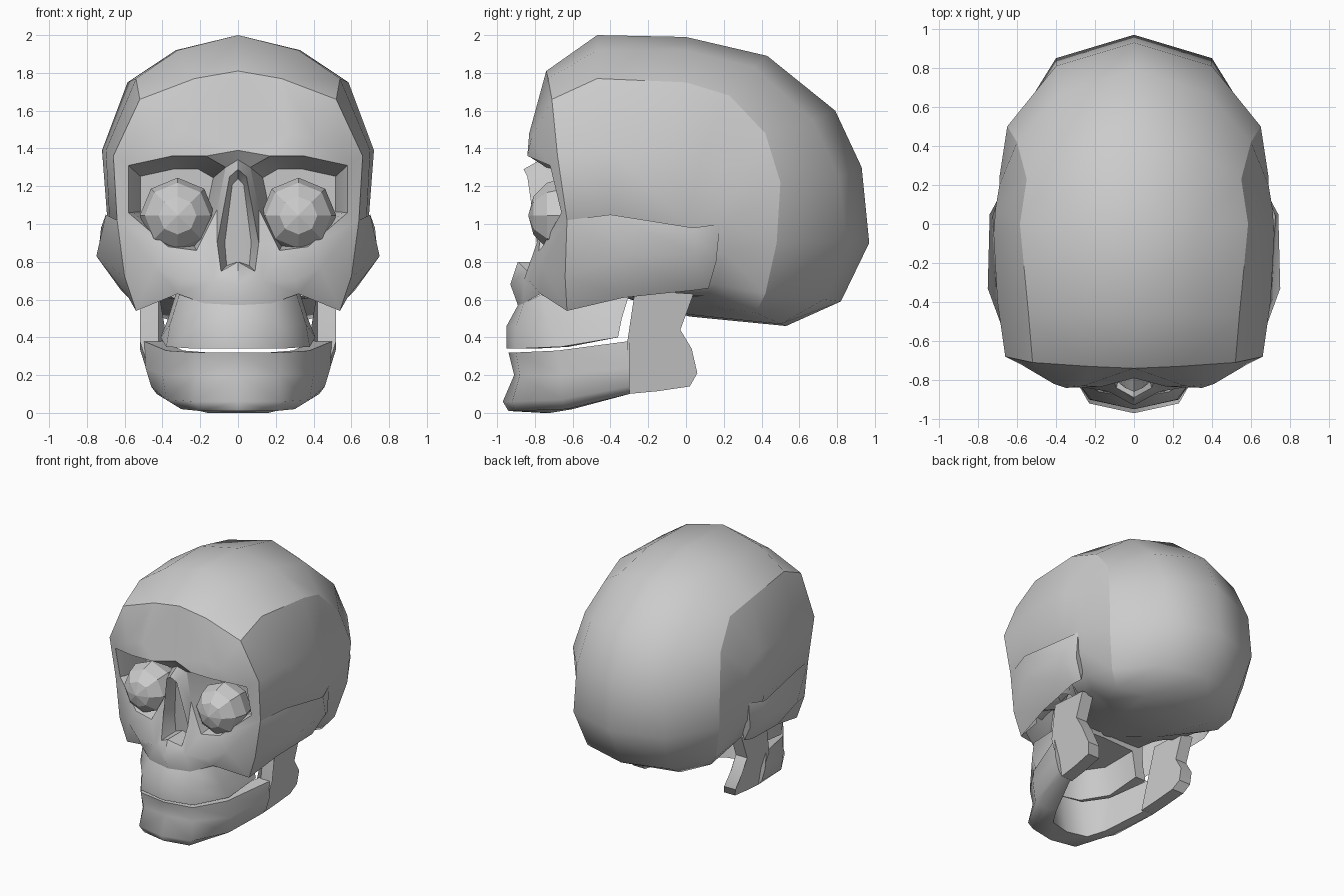
import bpy, bmesh, math
from mathutils import Vector

if "Cube" in bpy.data.objects:
    bpy.data.objects.remove(bpy.data.objects["Cube"])


def make(name, polys, angle=42, creases=()):
    """Build polygons given as points on +x, mirror them to -x and weld."""
    bm = bmesh.new()
    for side in (1, -1):
        for poly in polys:
            pts = []
            for p in poly:
                q = Vector((p[0] * side, p[1], p[2]))
                if all((q - r).length > 1e-4 for r in pts):
                    pts.append(q)
            if len(pts) > 2:
                bm.faces.new([bm.verts.new(q) for q in pts])
    bmesh.ops.remove_doubles(bm, verts=bm.verts, dist=0.0005)
    bmesh.ops.recalc_face_normals(bm, faces=bm.faces)
    me = bpy.data.meshes.new(name)
    bm.to_mesh(me)
    bm.free()
    me.polygons.foreach_set("use_smooth", [True] * len(me.polygons))
    me.set_sharp_from_angle(angle=math.radians(angle))
    # keep the listed crease lines sharp
    for line in creases:
        marked = {v.index for v in me.vertices
                  if any((Vector((abs(v.co.x), v.co.y, v.co.z)) - Vector(p)).length < .002 for p in line)}
        for e in me.edges:
            if set(e.vertices) <= marked:
                e.use_edge_sharp = True
    ob = bpy.data.objects.new(name, me)
    bpy.context.collection.objects.link(ob)
    return ob


def loft(rows, closed=False):
    """Quads between neighbouring rows of points."""
    out = []
    for a, b in zip(rows, rows[1:]):
        n = len(a)
        for i in range(n if closed else n - 1):
            j = (i + 1) % n
            out.append([a[i], a[j], b[j], b[i]])
    return out


# Cranium: contour rows from the centre line out to the temple and under it
centre = [(0, y, z) for y, z in [(-.74, 1.81), (-.47, 2), (0, 1.99), (.43, 1.89), (.79, 1.6),
          (.93, 1.3), (.97, .9), (.82, .59), (.53, .46), (.02, .51)]]
middle = [(.23, -.73, 1.77), (.32, -.47, 1.92), (.33, 0, 1.92), (.34, .36, 1.83), (.38, .67, 1.55),
          (.4, .81, 1.25), (.4, .85, .9), (.36, .73, .6), (.3, .5, .47), (.2, .02, .52)]
crease = [(.52, -.71, 1.66), (.54, -.47, 1.77), (.585, 0, 1.75), (.55, .23, 1.68), (.6, .42, 1.48),
          (.65, .5, 1.22), (.63, .48, .9), (.56, .42, .63), (.48, .37, .53), (.38, .15, .56)]
temple = [(.66, -.68, 1.36), (.7, -.4, 1.39), (.72, -.05, 1.39), (.71, .08, 1.37), (.69, .2, 1.3),
          (.69, .24, 1.15), (.68, .22, 1), (.65, .2, .85), (.58, .16, .68), (.48, .1, .62)]
hub = (.69, 0, 1)
lower = [(.64, -.63, 1.02), (.68, -.4, 1.02)] + [hub] * 5 + [(.66, 0, .85), (.57, -.02, .7), (.45, -.05, .62)]
mid = (.5, -.2, .72)
fossa = [(.46, -.55, .82), (.48, -.4, .76)] + [mid] * 5 + [(.48, -.15, .7), (.43, -.12, .65), (.32, -.12, .6)]
rows = [centre, middle, crease, temple, lower, fossa]
skull = loft(rows)
skull.append([r[-1] for r in rows] + [(.3, -.36, .62), (0, -.36, .62)])

# Face: brow, orbit rim, nose bones and cheeks on named points
P = {
    'f0': centre[0], 'f1': middle[0], 'f2': crease[0], 'f3': temple[0], 'f4': lower[0],
    'b0': (0, -.79, 1.39), 'b2': (.26, -.83, 1.48), 'b3': (.41, -.82, 1.45),
    'r0': (.065, -.74, 1.3), 'r1': (.17, -.835, 1.36), 'r2': (.35, -.84, 1.36), 'r3': (.58, -.72, 1.31),
    'r4': (.58, -.66, 1.06), 'r5': (.37, -.76, .88), 'r6': (.22, -.78, .86), 'r7': (.11, -.75, 1.08),
    'o0': (0, -.77, 1.34), 'o2': (.15, -.78, .9), 'o3': (.13, -.86, .7), 'o4': (0, -.93, .68),
    'a0': (0, -.86, 1.29), 'a1': (.045, -.84, 1.25), 'a2': (.11, -.79, .9), 'a3': (.09, -.84, .75),
    'a4': (0, -.89, .8), 'k1': (.3, -.83, .7), 'k2': (.6, -.64, .72), 'k3': (.44, -.76, .77),
    'c1': (.32, -.77, .63), 'c2': (.54, -.63, .54), 'm0': (0, -.89, .57), 'm1': (.18, -.86, .58),
}
face = """f0 f1 b2 b0|f1 f2 b3 b2|f2 f3 r3 b3|b3 r3 r2|b2 b3 r2 r1|b0 b2 r1|b0 r1 r0 o0|f3 f4 r4 r3
|o0 r0 a1 a0|a1 r0 r7 a2|a2 r7 o2|r7 r6 o2|a2 o2 o3 a3|a3 o3 o4 a4|r6 k1 o3 o2|r6 r5 k3 k1|r5 r4 f4 k3
|f4 k2 k3|k1 k3 c1|k3 k2 c2 c1|o3 k1 c1 m1|o3 m1 m0 o4"""
skull += [[P[k] for k in f.split()] for f in face.split('|')]

# Eye sockets: rim stepped inward and closed at the back
rim = [P['r%d' % i] for i in range(8)]


def inward(s, y):
    return [(.33 + (p[0] - .33) * s, p[1] * .2 + y * .8, 1.08 + (p[2] - 1.08) * s) for p in rim]


back = inward(.75, -.36)
skull += loft([rim, inward(.9, -.62), back], True) + [back]

# Nasal cavity
edge = [P['a%d' % i] for i in range(5)]
deep = [(0, -.74, 1.24), (.03, -.74, 1.21), (.07, -.7, .9), (.06, -.7, .78), (0, -.7, .8)]
skull += loft([edge, deep]) + [deep]
make("skull", skull, 42, [crease[:9], [r[0] for r in rows[:5]], rim])

# Cheek arches: top, outer, bottom and inner point per section
arch = [
    [P['f4'], P['k2'], P['c2'], (.42, -.6, .68)],
    [(.7, -.4, 1.05), (.75, -.33, .83), (.58, -.33, .61), (.58, -.36, .85)],
    [(.725, .04, .98), (.74, .05, .84), (.62, .05, .65), (.6, .05, .85)],
    [(.68, .18, 1), (.68, .16, .8), (.6, .12, .66), (.58, .15, .85)],
]
make("cheek_arches", loft(arch, True) + [arch[0], arch[-1]])

# Upper jaw: outer wall, lower rim and hollow roof
jaw = [
    [P['m0'], P['m1'], (.31, -.76, .63), (.33, -.3, .63)],
    [(0, -.95, .46), (.22, -.9, .46), (.36, -.72, .47), (.37, -.34, .5)],
    [(0, -.95, .34), (.23, -.9, .34), (.38, -.66, .35), (.41, -.36, .4)],
    [(0, -.84, .34), (.16, -.8, .34), (.29, -.62, .35), (.32, -.36, .4)],
    [(0, -.78, .56), (.14, -.75, .56), (.25, -.62, .57), (.27, -.34, .59)],
]
roof_end = (0, -.34, .6)
make("upper_jaw", loft(jaw) + [jaw[-1] + [roof_end], [r[-1] for r in jaw] + [roof_end, (0, -.3, .63)]], 48)

# Lower jaw body: sections from chin to back
body = [
    [(0, -.94, .32), (0, -.91, .2), (0, -.97, .06), (0, -.94, .01), (0, -.76, 0), (0, -.81, .32)],
    [(.23, -.9, .32), (.22, -.88, .2), (.23, -.92, .06), (.2, -.9, .01), (.16, -.72, 0), (.16, -.78, .32)],
    [(.38, -.68, .33), (.4, -.66, .2), (.38, -.66, .07), (.3, -.63, .02), (.23, -.6, .02), (.29, -.62, .33)],
    [(.5, -.3, .38), (.49, -.3, .24), (.46, -.3, .14), (.43, -.3, .1), (.35, -.3, .1), (.4, -.3, .38)],
]
make("lower_jaw", loft(body, True) + [body[-1]], 50)

# Jaw branches rising behind the teeth, leaning outward toward the top
branch = [(-.31, .38), (-.27, .65), (.04, .63), (-.03, .44), (.03, .34), (.06, .21), (.02, .14), (-.15, .115), (-.31, .1)]
outer = [(.43 + .09 * min(1, (z - .1) / .2), y, z) for y, z in branch]
inner = [(x - .1, y, z) for x, y, z in outer]
make("jaw_branches", loft([outer, inner], True) + [outer, inner])

# Eyeballs: faceted spheres with the pole facing forward
for side, label in ((1, "left"), (-1, "right")):
    bpy.ops.mesh.primitive_uv_sphere_add(segments=8, ring_count=6, radius=.2,
                                         location=(.32 * side, -.635, 1.045), rotation=(math.pi / 2, 0, 0))
    bpy.context.object.name = "eyeball_" + label
